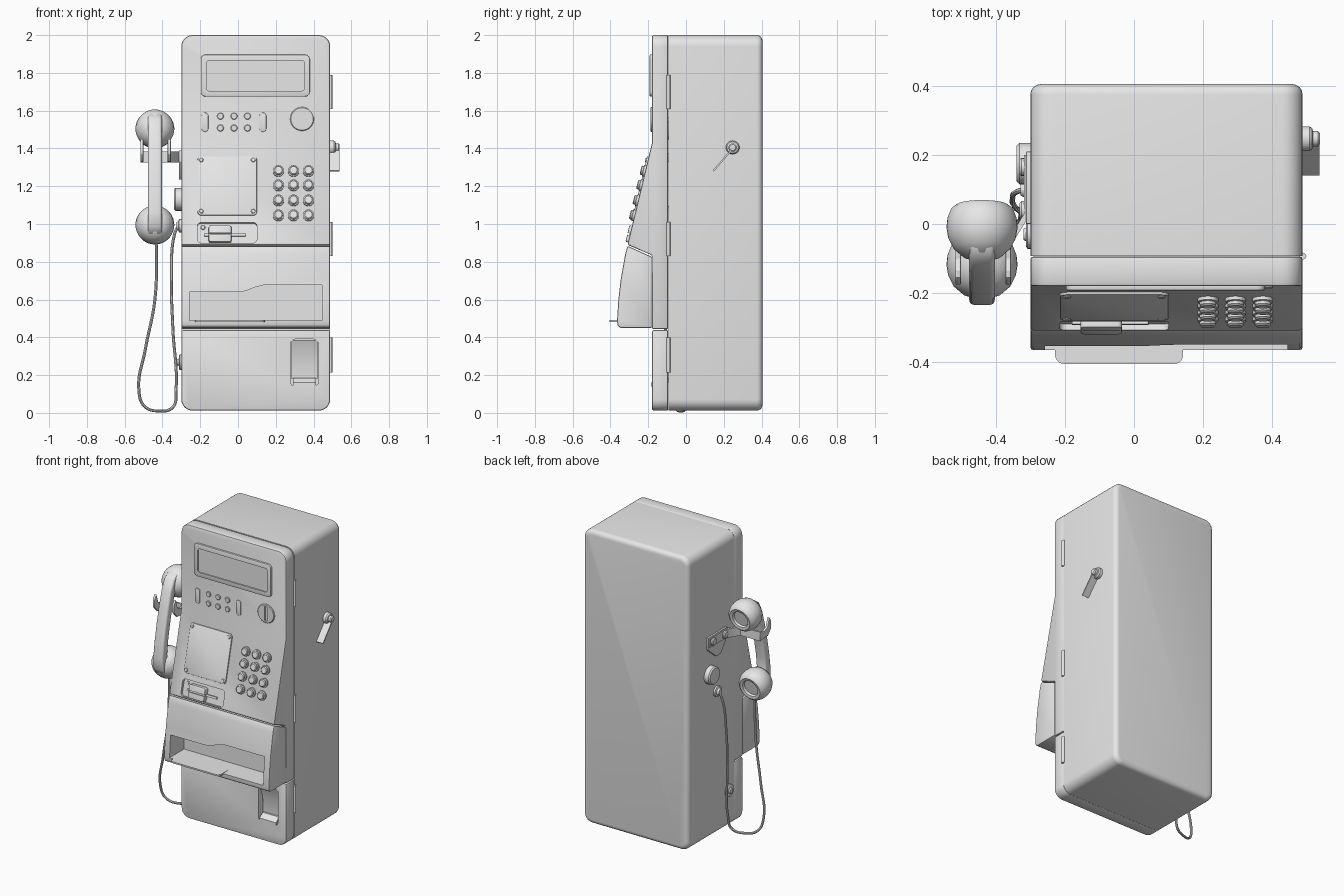
import bpy, bmesh, math
from mathutils import Vector, Matrix

if "Cube" in bpy.data.objects:
    bpy.data.objects.remove(bpy.data.objects["Cube"])

grey = bpy.data.materials.new("light_grey")
grey.diffuse_color = (0.8, 0.8, 0.8, 1)
grey.use_nodes = True
grey.node_tree.nodes["Principled BSDF"].inputs["Base Color"].default_value = grey.diffuse_color
A = math.atan2(0.13, 0.54)          # lean of the keypad panel


def finish(name, bm):
    bmesh.ops.recalc_face_normals(bm, faces=bm.faces)
    me = bpy.data.meshes.new(name)
    bm.to_mesh(me)
    bm.free()
    me.materials.append(grey)
    ob = bpy.data.objects.new(name, me)
    bpy.context.collection.objects.link(ob)
    return ob


def bevel(bm, width, where=None, seg=2):
    es = [e for e in bm.edges if e.calc_face_angle(0) > 0.6
          and (where is None or where(e.verts[0].co, e.verts[1].co))]
    bmesh.ops.bevel(bm, geom=es, offset=width, segments=seg, profile=0.5,
                    affect='EDGES', clamp_overlap=True)


def prism(name, pts, axis, a, b, bev=0, corner=None, where=None, seg=2):
    """Extrude a 2D outline along an axis from a to b, then round its edges."""
    make = {'x': lambda p, t: (t, p[0], p[1]), 'y': lambda p, t: (p[0], t, p[1]),
            'z': lambda p, t: (p[0], p[1], t)}[axis]
    bm = bmesh.new()
    lo = [bm.verts.new(make(p, a)) for p in pts]
    hi = [bm.verts.new(make(p, b)) for p in pts]
    bm.faces.new(lo)
    bm.faces.new(hi[::-1])
    for i in range(len(pts)):
        j = (i + 1) % len(pts)
        bm.faces.new((lo[i], lo[j], hi[j], hi[i]))
    bmesh.ops.recalc_face_normals(bm, faces=bm.faces)
    if corner:
        bevel(bm, corner[0], corner[1], 6)
    if bev:
        bevel(bm, bev, where, seg)
    return finish(name, bm)


def rrect(x0, x1, z0, z1, r, n=5):
    out = []
    for cx, cz, q in ((x1 - r, z1 - r, 0), (x0 + r, z1 - r, 1), (x0 + r, z0 + r, 2), (x1 - r, z0 + r, 3)):
        for i in range(n + 1):
            t = (q + i / n) * math.pi / 2
            out.append((cx + r * math.cos(t), cz + r * math.sin(t)))
    return out


def plate(name, x0, x1, z0, z1, y0, y1, r=0.015, bev=0.0):
    return prism(name, rrect(x0, x1, z0, z1, r), 'y', y0, y1, bev)


def lathe(name, prof, loc, axis, n=24):
    """Spin (radius, height) pairs about an axis through loc."""
    bm = bmesh.new()
    M = Matrix.Translation(loc) @ Vector(axis).to_track_quat('Z', 'Y').to_matrix().to_4x4()
    rings = []
    for r, h in prof:
        rings.append([bm.verts.new(M @ Vector((r * math.cos(k * math.tau / n), r * math.sin(k * math.tau / n), h)))
                      for k in range(n)])
    for p, q in zip(rings, rings[1:]):
        for k in range(n):
            bm.faces.new((p[k], p[(k + 1) % n], q[(k + 1) % n], q[k]))
    bm.faces.new(rings[0][::-1])
    bm.faces.new(rings[-1])
    return finish(name, bm)


def disc(name, r, h, loc, axis, c=0.004, n=24):
    return lathe(name, [(r, -0.01), (r, h - c), (r - c, h)], loc, axis, n)


def cut(ob, cutter):
    cutter.hide_render = True
    m = ob.modifiers.new("cut", 'BOOLEAN')
    m.operation, m.solver, m.object = 'DIFFERENCE', 'EXACT', cutter
    bpy.context.view_layer.objects.active = ob
    bpy.ops.object.modifier_apply(modifier=m.name)
    bpy.data.objects.remove(cutter)
    return ob


def lean(ob):
    """Move a part built at y = 0 onto the sloping panel."""
    ob.data.transform(Matrix.Translation((0, -0.18, 1.43)) @ Matrix.Rotation(-A, 4, 'X')
                      @ Matrix.Diagonal((1, 1, 1 / math.cos(A), 1)) @ Matrix.Translation((0, 0, -1.43)))
    return ob


# Cabinet and doors
X0, X1 = -0.3, 0.488
prism("cabinet", rrect(X0, X1, 0.012, 2.0, 0.06, 6), 'y', -0.092, 0.405, 0.03,
      where=lambda p, q: p.y > 0.4 and q.y > 0.4, seg=4)
door = prism("upper_door", [(-0.094, 2.0), (-0.18, 2.0), (-0.18, 1.43), (-0.31, 0.89), (-0.18, 0.835),
                            (-0.18, 0.443), (-0.094, 0.443)], 'x', X0, X1, 0.009,
             corner=(0.06, lambda p, q: p.z > 1.99 and q.z > 1.99 and abs(p.x - q.x) < 1e-4))
low = prism("lower_door", rrect(X0, X1, 0.012, 0.6, 0.06, 6)[14:] + [(X1, 0.438), (X0, 0.438)],
            'y', -0.18, -0.094, 0.009)

# Coin tray with stepped opening and thin lip
tray = prism("tray_hood", [(-0.178, 0.825), (-0.31, 0.884), (-0.322, 0.84), (-0.345, 0.71), (-0.358, 0.6),
                           (-0.365, 0.49), (-0.362, 0.46), (-0.345, 0.45), (-0.178, 0.45)],
             'x', X0, X1, 0.008)
cut(tray, prism("tray_cutter", [(-0.257, 0.49), (0.444, 0.49), (0.444, 0.678), (0.14, 0.678), (0.09, 0.665),
                                (0.04, 0.645), (0.0, 0.64), (-0.257, 0.64)], 'y', -0.5, -0.21))
prism("tray_lip", rrect(-0.228, 0.142, -0.405, -0.3, 0.025), 'z', 0.482, 0.492)

# Coin return
cut(low, plate("return_cutter", 0.278, 0.425, 0.14, 0.39, -0.3, -0.11, 0.025))
prism("return_flap", [(-0.178, 0.385), (-0.165, 0.385), (-0.125, 0.285), (-0.125, 0.18), (-0.137, 0.18),
                      (-0.14, 0.29)], 'x', 0.283, 0.42)
prism("return_sill", [(-0.184, 0.14), (-0.184, 0.16), (-0.15, 0.185), (-0.11, 0.185), (-0.11, 0.14)], 'x', 0.29, 0.413)

# Display
frame = plate("display_frame", -0.197, 0.38, 1.675, 1.897, -0.192, -0.17, 0.025, 0.004)
cut(frame, plate("display_cutter", -0.168, 0.352, 1.705, 1.865, -0.25, -0.184, 0.015))

# Small function buttons and coin slot
for i, x in enumerate((-0.193, 0.114)):
    plate(f"pill_button_{i}", x, x + 0.036, 1.488, 1.59, -0.187, -0.17, 0.0175, 0.003)
for x in (-0.093, -0.021, 0.05):
    for z in (1.571, 1.508):
        disc("small_button", 0.018, 0.009, (x, -0.18, z), (0, -1, 0), 0.003, 16)
coin = disc("coin_slot", 0.063, 0.008, (0.339, -0.18, 1.556), (0, -1, 0), 0.004, 32)
cut(coin, plate("slot_cutter", 0.331, 0.347, 1.507, 1.605, -0.25, -0.181, 0.004))

# Instruction plate, keypad and card reader on the sloping panel
lean(plate("instruction_plate", -0.214, 0.1, 1.045, 1.357, -0.008, 0.01, 0.02, 0.003))
for x in (-0.195, 0.081):
    for z in (1.065, 1.337):
        lean(disc("plate_screw", 0.012, 0.013, (x, 0, z), (0, -1, 0), 0.003, 12))
for x in (0.214, 0.294, 0.373):
    for z in (1.28, 1.204, 1.124, 1.045):
        lean(lathe("key", [(0.03, -0.01), (0.03, 0.01), (0.024, 0.012), (0.024, 0.02), (0.019, 0.025)],
                   (x, 0, z), (0, -1, 0), 16))
cut(door, lean(plate("reader_cutter", -0.215, 0.1, 0.9, 1.008, -0.1, 0.018, 0.02)))
reader = lean(plate("card_reader", -0.155, -0.035, 0.903, 0.99, -0.014, 0.03, 0.012, 0.005))
cut(reader, lean(plate("card_cutter", -0.2, 0.0, 0.94, 0.95, -0.1, -0.004, 0.004)))
lean(plate("card_slot", -0.18, 0.042, 0.938, 0.952, 0.006, 0.03, 0.005))
lean(disc("reader_lamp", 0.012, 0.0, (-0.185, 0.012, 0.985), (0, -1, 0), 0.003, 12))

# Hinges
for z0, z1 in ((1.61, 1.79), (0.83, 1.01), (0.215, 0.4)):
    lathe("hinge", [(0.01, 0), (0.01, z1 - z0)], (0.489, -0.093, z0), (0, 0, 1), 12)

# Lever on the right side
lathe("lever_hub", [(0.036, 0), (0.036, 0.022), (0.03, 0.03), (0.022, 0.032), (0.022, 0.046), (0.016, 0.052)],
      (0.486, 0.247, 1.405), (1, 0, 0))
prism("lever_blade", [(0.25, 1.41), (0.256, 1.404), (0.147, 1.277), (0.141, 1.283)], 'x', 0.487, 0.537)

# Left side fittings
LEFT = (-1, 0, 0)
disc("side_disc", 0.06, 0.04, (X0, 0.175, 1.13), LEFT, 0.008, 28)
lathe("cord_outlet", [(0.036, -0.01), (0.036, 0.012), (0.024, 0.016), (0.018, 0.028)], (X0, 0.1, 0.99), LEFT)
lathe("side_lock", [(0.042, -0.01), (0.042, 0.008), (0.036, 0.012), (0.02, 0.012), (0.016, 0.02)],
      (X0, -0.03, 0.268), LEFT)

# Cradle
prism("cradle_mount", [(0.21, 1.39), (0.0, 1.39), (0.0, 1.33), (0.07, 1.235), (0.12, 1.235), (0.21, 1.31)],
      'x', -0.312, -0.295, 0.003)
for y in (0.165, 0.04):
    disc("cradle_bolt", 0.026, 0.032, (X0, y, 1.355), LEFT, 0.006, 16)
prism("cradle_arm", [(-0.305, 0.2), (-0.318, 0.2), (-0.318, 0.03), (-0.37, -0.055), (-0.517, -0.055),
                     (-0.517, -0.068), (-0.36, -0.068), (-0.305, 0.02)], 'z', 1.325, 1.385)
for i, x in enumerate((-0.517, -0.372)):
    prism(f"cradle_horn_{i}", [(-0.055, 1.325), (-0.055, 1.385), (-0.1, 1.375), (-0.135, 1.39), (-0.155, 1.45),
                               (-0.175, 1.42), (-0.175, 1.37), (-0.14, 1.33)], 'x', x, x + 0.016, 0.003)

# Handset: two cups and an arched grip, leaning like the panel
cup = [(0.052, 0.048), (0.056, 0.062), (0.075, 0.066), (0.09, 0.055), (0.1, 0.03), (0.103, 0.0),
       (0.098, -0.03), (0.083, -0.06), (0.055, -0.085), (0.02, -0.095)]
parts = [lathe("earpiece", cup, (0, 0, 0.26), (0, 1, 0), 36),
         lathe("mouthpiece", cup, (0, 0, -0.26), (0, 1, 0), 36)]
outer = [(-0.03, 0.335), (-0.075, 0.325), (-0.108, 0.29), (-0.126, 0.22), (-0.134, 0.11)]
inner = [(-0.078, 0.11), (-0.07, 0.19), (-0.05, 0.23), (-0.02, 0.25)]
grip = outer + [(-0.136, 0)] + [(y, -z) for y, z in outer[::-1]]
grip += [(y, -z) for y, z in inner[::-1]] + [(-0.08, 0)] + inner
parts.append(prism("handset_grip", grip, 'x', -0.037, 0.037, 0.014,
                   where=lambda p, q: abs(p.x - q.x) < 1e-4, seg=3))
for ob in parts:
    ob.data.transform(Matrix.Translation((-0.44, -0.065, 1.25)) @ Matrix.Rotation(-0.21, 4, 'X'))

# Cord
cu = bpy.data.curves.new("cord", 'CURVE')
cu.dimensions, cu.bevel_depth, cu.bevel_resolution, cu.resolution_u = '3D', 0.008, 2, 8
path = [(-0.43, -0.12, 0.91), (-0.44, -0.12, 0.6), (-0.49, -0.1, 0.34), (-0.525, -0.08, 0.12), (-0.495, -0.06, 0.035),
        (-0.42, -0.03, 0.01), (-0.345, 0.0, 0.03), (-0.328, 0.02, 0.12), (-0.345, 0.05, 0.45),
        (-0.352, 0.07, 0.7), (-0.335, 0.095, 0.95), (-0.315, 0.1, 0.99)]
sp = cu.splines.new('BEZIER')
sp.bezier_points.add(len(path) - 1)
for bp, co in zip(sp.bezier_points, path):
    bp.co = co
    bp.handle_left_type = bp.handle_right_type = 'AUTO'
cu.use_fill_caps = True
cu.materials.append(grey)
cord = bpy.data.objects.new("cord", cu)
bpy.context.collection.objects.link(cord)
bpy.ops.object.select_all(action='DESELECT')
cord.select_set(True)
bpy.context.view_layer.objects.active = cord
bpy.ops.object.convert(target='MESH')

# Smooth shading with crisp edges
for ob in bpy.context.scene.objects:
    ob.select_set(ob.type == 'MESH')
bpy.ops.object.shade_smooth_by_angle(angle=math.radians(35))
